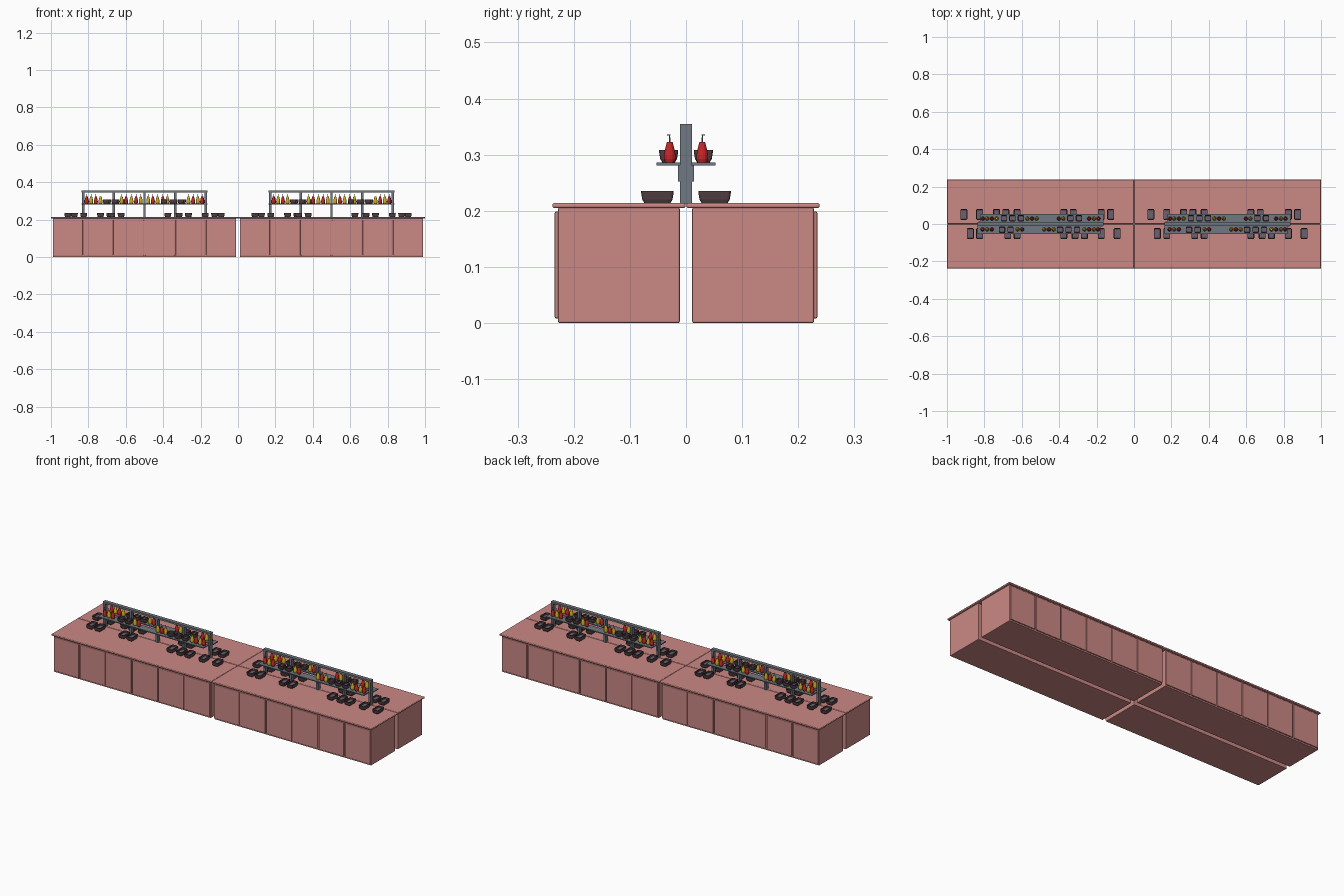
import bpy, bmesh, math
from mathutils import Vector

if "Cube" in bpy.data.objects:
    bpy.data.objects.remove(bpy.data.objects["Cube"])


def material(name, r, g, b):
    m = bpy.data.materials.new(name)
    m.diffuse_color = (r, g, b, 1)
    m.use_nodes = True
    m.node_tree.nodes["Principled BSDF"].inputs["Base Color"].default_value = m.diffuse_color
    return m


SALMON = material("salmon_laminate", 0.60, 0.25, 0.235)
STEEL = material("steel", 0.16, 0.19, 0.22)
BOWL = material("dark_ceramic", 0.085, 0.05, 0.055)
FOOD = material("tray_lining", 0.15, 0.12, 0.16)
RED = material("red_sauce", 0.55, 0.02, 0.02)
YELLOW = material("yellow_sauce", 0.65, 0.42, 0.01)


def link(name, mesh, loc=(0, 0, 0), turn=0.0):
    ob = bpy.data.objects.new(name, mesh)
    bpy.context.collection.objects.link(ob)
    ob.location = loc
    ob.rotation_euler.z = turn
    return ob


def add_box(bm, lo, hi, bevel=0.0, segments=2):
    """Box between two corners, optionally with rounded edges."""
    lo, hi = Vector(lo), Vector(hi)
    part = bmesh.new()
    bmesh.ops.create_cube(part, size=1)
    for v in part.verts:
        v.co = Vector((lo[i] + (v.co[i] + 0.5) * (hi[i] - lo[i]) for i in range(3)))
    if bevel:
        bmesh.ops.bevel(part, geom=part.edges[:], offset=bevel, segments=segments,
                        profile=0.5, affect='EDGES')
    tmp = bpy.data.meshes.new("tmp")
    part.to_mesh(tmp)
    part.free()
    bm.from_mesh(tmp)
    bpy.data.meshes.remove(tmp)


def to_mesh(bm, name, *mats, smooth=False):
    bmesh.ops.recalc_face_normals(bm, faces=bm.faces[:])
    for f in bm.faces:
        f.smooth = smooth
    me = bpy.data.meshes.new(name)
    bm.to_mesh(me)
    bm.free()
    for m in mats:
        me.materials.append(m)
    return me


def boxes(name, mat, specs):
    bm = bmesh.new()
    for s in specs:
        add_box(bm, *s)
    return to_mesh(bm, name, mat)


def loft(bm, rings, cap_material=0):
    """Skin a list of point rings and cap both ends."""
    loops = [[bm.verts.new(p) for p in ring] for ring in rings]
    n = len(loops[0])
    for a, b in zip(loops, loops[1:]):
        for i in range(n):
            bm.faces.new((a[i], a[(i + 1) % n], b[(i + 1) % n], b[i]))
    bm.faces.new(loops[0])
    bm.faces.new(loops[-1]).material_index = cap_material


def rounded_rect(w, d, r, z):
    pts = []
    for k, (sx, sy) in enumerate(((1, 1), (-1, 1), (-1, -1), (1, -1))):
        for j in range(4):
            a = (k + j / 3) * math.pi / 2
            pts.append((sx * (w / 2 - r) + r * math.cos(a),
                        sy * (d / 2 - r) + r * math.sin(a), z))
    return pts


def circle(r, z, n=12):
    return [(r * math.cos(2 * math.pi * i / n), r * math.sin(2 * math.pi * i / n), z)
            for i in range(n)]


def tray_mesh(name, w, d, h):
    bm = bmesh.new()
    t = 0.003
    loft(bm, [rounded_rect(w - 0.008, d - 0.012, 0.004, 0),
              rounded_rect(w - 0.003, d - 0.004, 0.005, h * 0.3),
              rounded_rect(w, d, 0.006, h * 0.85),
              rounded_rect(w, d, 0.006, h),
              rounded_rect(w - 2 * t, d - 2 * t, 0.004, h),
              rounded_rect(w - 2 * t - 0.002, d - 2 * t - 0.002, 0.004, h * 0.6)], 1)
    return to_mesh(bm, name, BOWL, FOOD)


def bottle_mesh(name, mat):
    bm = bmesh.new()
    profile = ((0.0085, 0), (0.0105, 0.006), (0.0105, 0.013), (0.0085, 0.023),
               (0.0065, 0.031), (0.005, 0.037))
    loft(bm, [circle(r, z) for r, z in profile])
    return to_mesh(bm, name, mat, smooth=False)


# --- Counter: body, six door panels, rounded worktop (front-left-local, centred in x)
body = boxes("counter_body", SALMON,
             [((-0.49, -0.228, 0), (0.49, -0.011, 0.206), 0.003)])
step = 0.98 / 6
panels = boxes("door_panels", SALMON,
               [((-0.49 + i * step + 0.003, -0.234, 0.008),
                 (-0.49 + (i + 1) * step - 0.003, -0.224, 0.199), 0.003) for i in range(6)])
worktop = boxes("worktop", SALMON,
                [((-0.4995, -0.238, 0.205), (0.4995, -0.001, 0.214), 0.0035, 3)])

# --- Rack: posts and top rail, plus one shelf per side with brackets
posts_x = [-0.328 + i * 0.164 for i in range(5)]
frame = boxes("rack_frame", STEEL,
              [((x - 0.006, -0.0105, 0.212), (x + 0.006, 0.0105, 0.350)) for x in posts_x]
              + [((-0.336, -0.0105, 0.345), (0.336, 0.0105, 0.355))])
shelf = boxes("rack_shelf", STEEL,
              [((-0.338, -0.053, 0.281), (0.322, -0.009, 0.286))]
              + [((x - 0.004, -0.014, 0.252), (x + 0.004, -0.009, 0.282)) for x in posts_x])

# --- Tableware
tray = tray_mesh("counter_tray", 0.037, 0.058, 0.022)
bowl = tray_mesh("shelf_bowl", 0.034, 0.034, 0.022)
bottles = {'r': bottle_mesh("red_bottle", RED), 'y': bottle_mesh("yellow_bottle", YELLOW)}
bm = bmesh.new()
loft(bm, [circle(0.0012, 0.036, 6), circle(0.001, 0.05, 6)])
add_box(bm, (-0.001, -0.005, 0.0485), (0.001, 0.001, 0.050))
nozzle = to_mesh(bm, "bottle_nozzle", STEEL)

tray_x = (-0.375, -0.325, -0.175, -0.125, 0.125, 0.185, 0.235, 0.325, 0.41)
bowl_x = (-0.205, -0.16, 0.105, 0.15, 0.195)
bottle_x = ((-0.31, 'r'), (-0.285, 'y'), (-0.26, 'r'), (-0.122, 'y'), (-0.098, 'r'),
            (0.02, 'y'), (0.045, 'r'), (0.07, 'y'), (0.235, 'y'), (0.26, 'r'),
            (0.285, 'y'), (0.308, 'r'))

# --- Two modules; each back half is the front half turned half way round
for cx in (-0.5, 0.5):
    link("rack_frame", frame, (cx, 0, 0))
    for s, turn in ((1, 0.0), (-1, math.pi)):
        for name, mesh in (("counter_body", body), ("door_panels", panels),
                           ("worktop", worktop), ("rack_shelf", shelf)):
            link(name, mesh, (cx, 0, 0), turn)
        for x in tray_x:
            link("counter_tray", tray, (cx + s * x, -s * 0.051, 0.2135), turn)
        for x in bowl_x:
            link("shelf_bowl", bowl, (cx + s * x, -s * 0.031, 0.286), turn)
        for x, c in bottle_x:
            p = (cx + s * x, -s * 0.029, 0.286)
            link("sauce_bottle", bottles[c], p, turn)
            link("bottle_nozzle", nozzle, p, turn)
